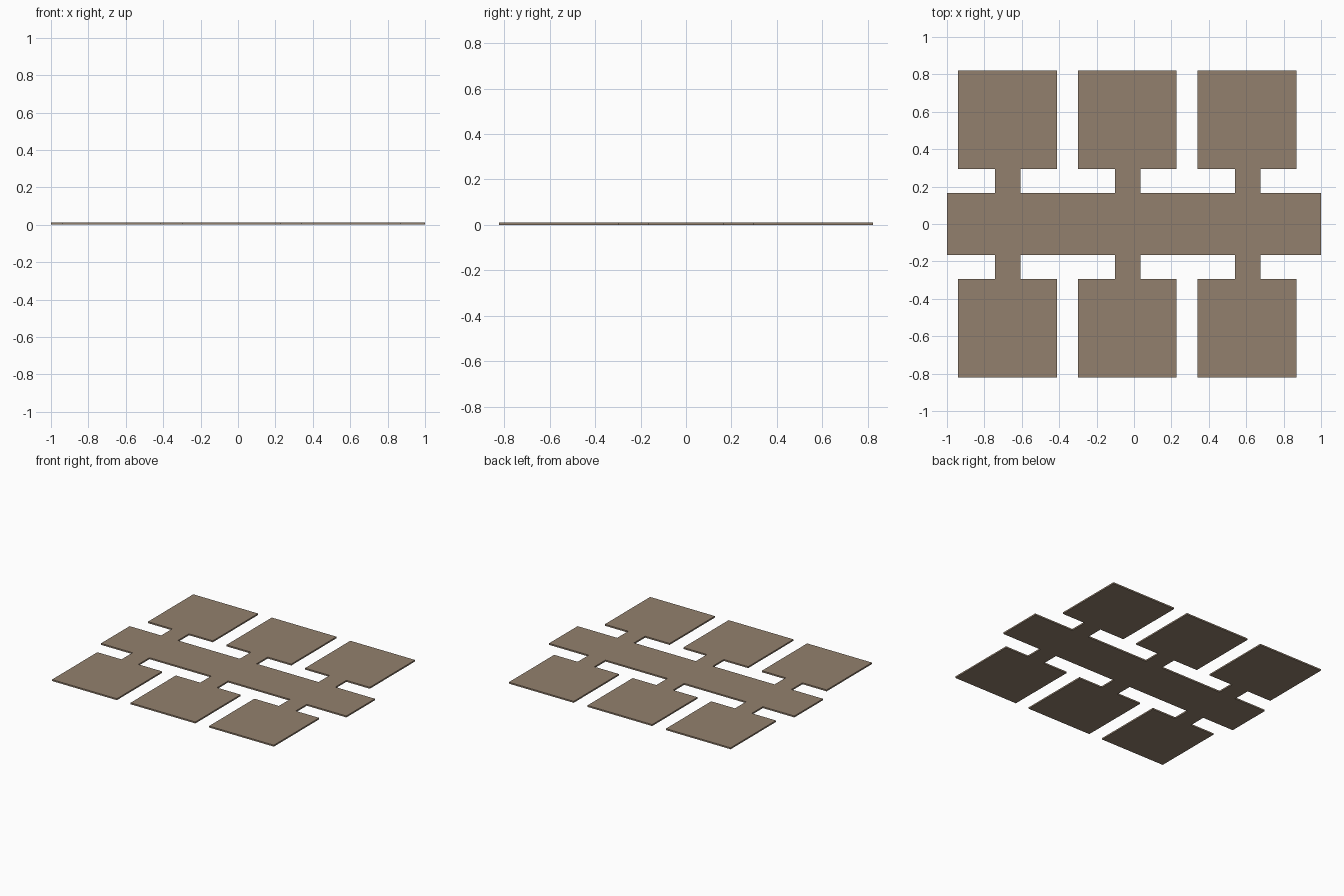
import bpy

if "Cube" in bpy.data.objects:
    bpy.data.objects.remove(bpy.data.objects["Cube"])

floor_mat = bpy.data.materials.new("warm brown floor")
floor_mat.diffuse_color = (0.29, 0.216, 0.153, 1)
floor_mat.use_nodes = True
floor_mat.node_tree.nodes["Principled BSDF"].inputs["Base Color"].default_value = floor_mat.diffuse_color


def slab(name, x0, x1, y0, y1, z0, z1):
    """Flat rectangular slab given by its limits."""
    bpy.ops.mesh.primitive_cube_add(size=1, location=((x0 + x1) / 2, (y0 + y1) / 2, (z0 + z1) / 2))
    ob = bpy.context.object
    ob.name = name
    ob.scale = (x1 - x0, y1 - y0, z1 - z0)
    bpy.ops.object.transform_apply(location=True, rotation=True, scale=True)
    ob.data.materials.append(floor_mat)
    return ob


T = 0.011  # floor thickness

# Central corridor
slab("corridor_floor", -1, 1, -0.166, 0.166, 0, T)

# Three rooms with doorway strips on each side of the corridor
for row, s in (("back", 1), ("front", -1)):
    for i in range(3):
        x = -0.94 + 0.64 * i
        y = sorted((s * 0.295, s * 0.822))
        slab(f"{row}_room_floor_{i + 1}", x, x + 0.528, *y, 0, T)
        d = -0.743 + 0.6415 * i
        y = sorted((s * 0.166, s * 0.295))
        slab(f"{row}_doorway_floor_{i + 1}", d, d + 0.137, *y, 0, T)
